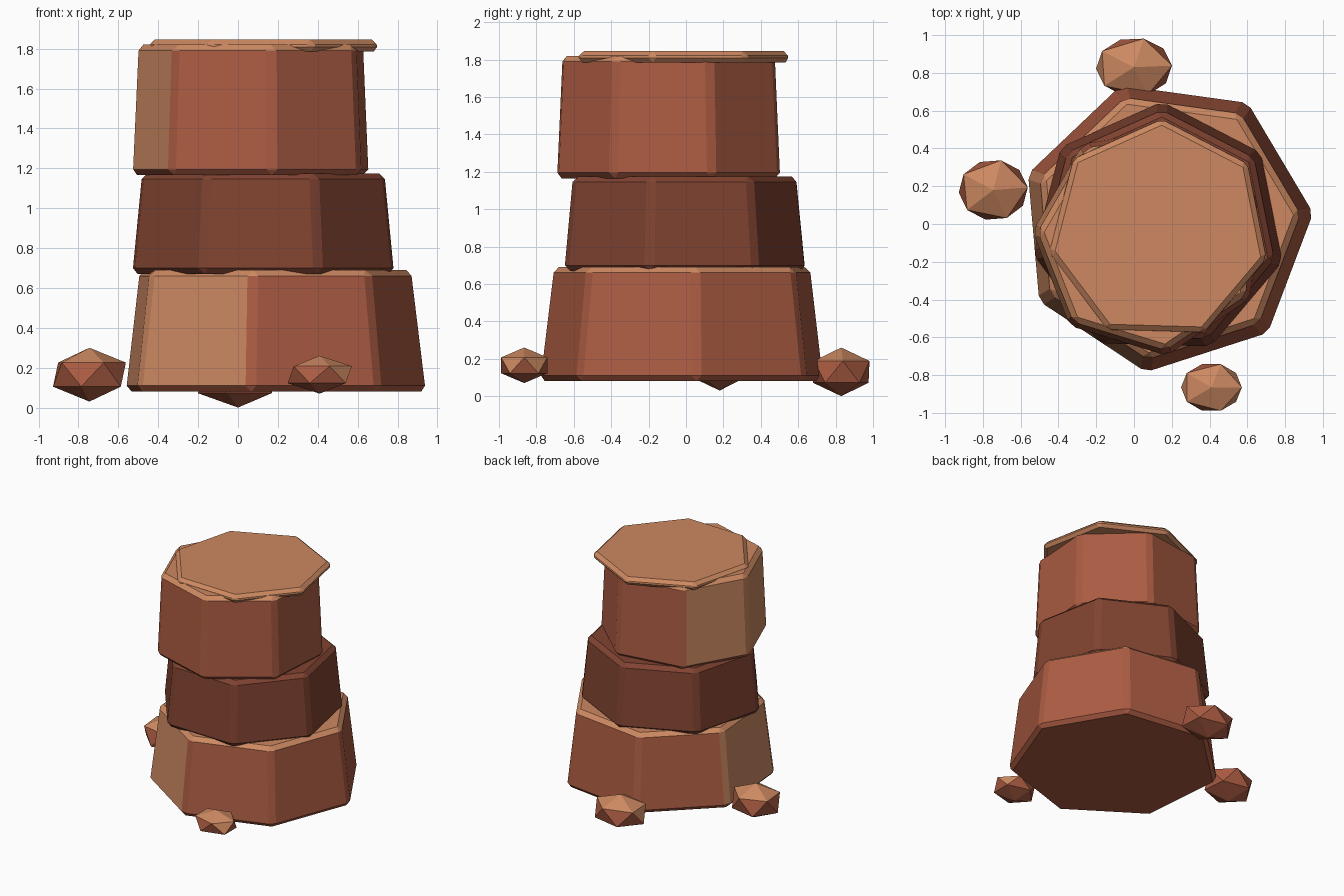
import bpy
import bmesh
from math import radians, degrees, atan2, cos, sin
from mathutils import Matrix, Vector

if "Cube" in bpy.data.objects:
    bpy.data.objects.remove(bpy.data.objects["Cube"], do_unlink=True)


def make_material(name, rgb):
    mat = bpy.data.materials.new(name)
    mat.use_nodes = True
    color = (*rgb, 1.0)
    mat.diffuse_color = color
    bsdf = mat.node_tree.nodes["Principled BSDF"]
    bsdf.inputs["Base Color"].default_value = color
    bsdf.inputs["Roughness"].default_value = 0.9
    return mat


SAND = make_material("sandy tan", (0.61, 0.25, 0.12))
RED = make_material("red clay", (0.41, 0.107, 0.055))
DARK = make_material("dark clay", (0.216, 0.056, 0.03))


def finish(bm, name, mats):
    mesh = bpy.data.meshes.new(name)
    bm.to_mesh(mesh)
    bm.free()
    for mat in mats:
        mesh.materials.append(mat)
    obj = bpy.data.objects.new(name, mesh)
    bpy.context.collection.objects.link(obj)
    return obj


def tier(name, center, z0, z1, r0, r1, turn, side, top, bevel=0.03, sandy=None):
    """Tapered seven-sided block with chamfered edges; sandy = azimuth range of pale sides."""
    bm = bmesh.new()
    rings = []
    for z, r in ((z0, r0), (z1, r1)):
        ring = []
        for i in range(7):
            a = radians(turn + i * 360 / 7)
            ring.append(bm.verts.new((center[0] + r * cos(a), center[1] + r * sin(a), z)))
        rings.append(ring)
    low, high = rings
    bm.faces.new(low[::-1])
    bm.faces.new(high)
    for i in range(7):
        j = (i + 1) % 7
        bm.faces.new((low[i], low[j], high[j], high[i]))
    bmesh.ops.bevel(bm, geom=bm.edges[:], offset=bevel, segments=1,
                    profile=0.5, affect='EDGES')
    bmesh.ops.recalc_face_normals(bm, faces=bm.faces[:])
    bm.normal_update()
    for f in bm.faces:
        n = f.normal
        azimuth = degrees(atan2(n.y, n.x)) % 360
        pale_side = sandy and sandy[0] < azimuth < sandy[1] and n.z > -0.2
        f.material_index = 1 if n.z > 0.3 or pale_side else 0
    return finish(bm, name, (side, top))


def rock(name, center, size, turn):
    """Faceted boulder, pale on its upper faces."""
    bm = bmesh.new()
    bmesh.ops.create_icosphere(bm, subdivisions=1, radius=1.0)
    # Aim one vertex of the upper ring along +x before stretching
    upper = next(v for v in bm.verts if 0.2 < v.co.z < 0.8)
    spin = radians(turn) - atan2(upper.co.y, upper.co.x)
    matrix = (Matrix.Translation(Vector(center)) @ Matrix.Diagonal((*size, 1.0))
              @ Matrix.Rotation(spin, 4, 'Z'))
    bmesh.ops.transform(bm, matrix=matrix, verts=bm.verts[:])
    bm.normal_update()
    for f in bm.faces:
        f.material_index = 1 if f.normal.z > 0.3 else 0
    return finish(bm, name, (RED, SAND))


# Stacked rock layers
tier("lower_layer", (0.17, -0.01), 0.08, 0.69, 0.785, 0.71, 5, RED, SAND, sandy=(157, 260))
tier("middle_layer", (0.13, -0.03), 0.67, 1.175, 0.68, 0.63, -14.5, DARK, DARK)
tier("upper_layer", (0.08, -0.085), 1.165, 1.82, 0.62, 0.59, 21.5, RED, SAND, sandy=(126, 225))

# Flat slab on top
tier("cap_slab", (0.13, -0.035), 1.785, 1.845, 0.595, 0.585, -14.5, SAND, SAND, bevel=0.024)

# Loose boulders around the foot
rock("front_boulder", (0.41, -0.865, 0.165), (0.18, 0.145, 0.095), 0)
rock("right_boulder", (-0.745, 0.18, 0.165), (0.205, 0.18, 0.135), 5)
rock("back_boulder", (0.0, 0.83, 0.13), (0.225, 0.175, 0.13), 3)
